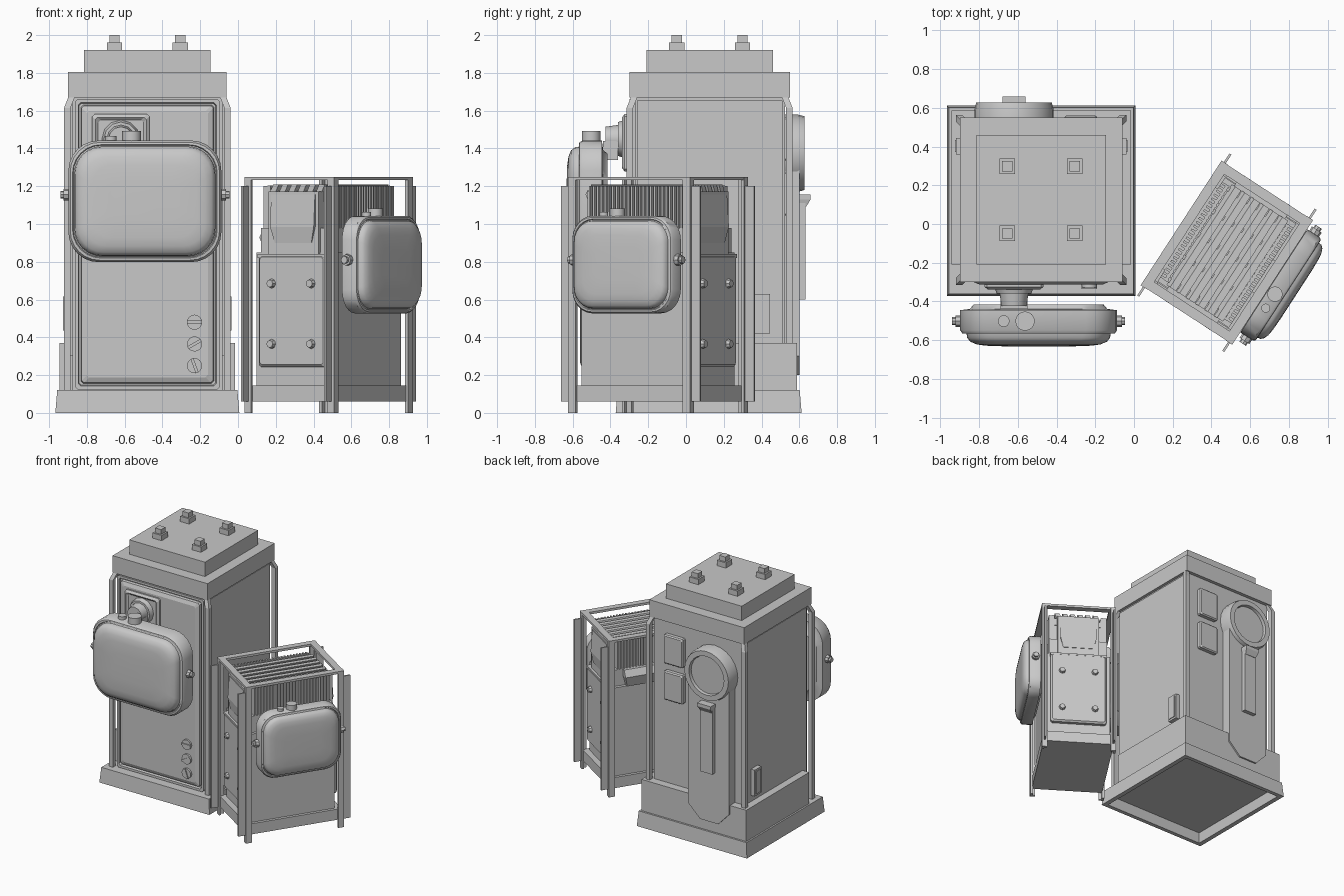
import bpy, bmesh, math
from mathutils import Matrix, Vector

cube = bpy.data.objects.get("Cube")
if cube:
    bpy.data.objects.remove(cube, do_unlink=True)

grey = bpy.data.materials.new("machine_grey")
grey.use_nodes = True
colour = (0.58, 0.58, 0.58, 1)
grey.diffuse_color = colour
grey.node_tree.nodes["Principled BSDF"].inputs["Base Color"].default_value = colour

BIG = Matrix.Translation((-0.48, 0.12, 0))
SMALL = Matrix.Translation((0.48, -0.148, 0)) @ Matrix.Rotation(math.radians(57), 4, 'Z')
frame = BIG


def finish(name, bm, smooth=None):
    bmesh.ops.recalc_face_normals(bm, faces=bm.faces)
    bm.transform(frame)
    mesh = bpy.data.meshes.new(name)
    bm.to_mesh(mesh)
    bm.free()
    mesh.materials.append(grey)
    obj = bpy.data.objects.new(name, mesh)
    bpy.context.collection.objects.link(obj)
    if smooth:
        bpy.ops.object.select_all(action='DESELECT')
        obj.select_set(True)
        bpy.context.view_layer.objects.active = obj
        bpy.ops.object.shade_smooth_by_angle(angle=math.radians(smooth))
    return obj


def loft(name, loops, smooth=None):
    bm = bmesh.new()
    rings = [[bm.verts.new(p) for p in loop] for loop in loops]
    for a, b in zip(rings, rings[1:]):
        for i in range(len(a)):
            j = (i + 1) % len(a)
            bm.faces.new((a[i], a[j], b[j], b[i]))
    bm.faces.new(rings[0])
    bm.faces.new(rings[-1])
    return finish(name, bm, smooth)


def square(x, y, z, hx, hy):
    return [(x - hx, y - hy, z), (x + hx, y - hy, z), (x + hx, y + hy, z), (x - hx, y + hy, z)]


def box(name, x, y, z):
    cx, cy, hx, hy = sum(x) / 2, sum(y) / 2, (x[1] - x[0]) / 2, (y[1] - y[0]) / 2
    return loft(name, [square(cx, cy, h, hx, hy) for h in z])


def rounded(y, cx, cz, hw, hh, r, seg):
    pts = []
    for q, (sx, sz) in enumerate([(1, 1), (-1, 1), (-1, -1), (1, -1)]):
        for k in range(seg + 1):
            a = math.pi / 2 * (q + k / seg)
            pts.append((cx + sx * (hw - r) + r * math.cos(a), y, cz + sz * (hh - r) + r * math.sin(a)))
    return pts


def cyl(name, centre, axis, r, length, n=16, r2=None, smooth=35):
    bm = bmesh.new()
    rot = Vector((0, 0, 1)).rotation_difference(Vector(axis)).to_matrix().to_4x4()
    bmesh.ops.create_cone(bm, cap_ends=True, segments=n, radius1=r, radius2=r if r2 is None else r2,
                          depth=length, matrix=Matrix.Translation(centre) @ rot)
    return finish(name, bm, smooth)


def monitor(prefix, cx, cz, hw, hh, back, depth, knob):
    # rounded housing with a bulging glass, lofted from back to front
    rows = [(0, .07), (.11, .05), (.14, .0), (.62, .0), (.69, .01), (.70, .022), (.66, .026),
            (.68, .032), (.80, .036), (.89, .052), (.955, .085), (.985, .13), (1, .22)]
    k = hw / 0.405
    loops = []
    for t, inset in rows:
        i = inset * k
        loops.append(rounded(back - depth * t, cx, cz, hw - i, hh - i, max(0.16 * k - i * 0.45, 0.03), 6))
    loft(prefix + "_monitor", loops, 40)
    mid = back - depth * 0.4
    for off, r, h in ((-0.07, .05, .05), (-0.18, .03, .025)):
        cyl(prefix + "_monitor_top_knob", (cx + off * k, mid, cz + hh + h * k / 2 - .01), (0, 0, 1), r * k, h * k + .02)
    for s in (-1, 1):
        cyl(prefix + "_monitor_pivot", (cx + s * (hw + .01), mid, knob), (1, 0, 0), .03, .03, 8)
        cyl(prefix + "_monitor_pivot_cap", (cx + s * (hw + .03), mid, knob), (1, 0, 0), .02, .025, 8)


# ---- tall cabinet: plinth, tiers, body, cap ----
loft("plinth", [square(0, 0, .08, .44, .45), square(0, 0, 0, .45, .46), square(0, 0, 0, .487, .492),
                square(0, 0, .12, .477, .482)])
box("lower_tier", (-.464, .464), (-.33, .467), (.12, .37))
box("cabinet_body", (-.397, .397), (-.388, .403), (.1, 1.68))
box("cabinet_cap", (-.42, .42), (-.42, .43), (1.67, 1.805))
box("cap_step", (-.335, .335), (-.33, .34), (1.8, 1.92))
for sx in (-1, 1):
    box("side_panel", sorted((sx * .39, sx * .406)), (-.38, .39), (.3, 1.655))
    box("side_box", sorted((sx * .39, sx * .44)), (.24, .325), (.42, .63))
    box("side_box_cover", sorted((sx * .44, sx * .446)), (.252, .313), (.435, .615))
    for sy in (-1, 1):
        x, y = sx * .174, .005 + sy * .174
        box("cap_stud_base", (x - .04, x + .04), (y - .04, y + .04), (1.91, 1.962))
        box("cap_stud", (x - .027, x + .027), (y - .027, y + .027), (1.955, 2.0))
        loft("corner_pole", [square(sx * a, .005 + sy * b, z, .017, .017)
                             for a, b, z in ((.424, .422, .1), (.424, .422, 1.615), (.398, .396, 1.68))])

# recessed frame and raised front door
door = [(-.38, .382, .768), (-.418, .382, .768), (-.418, .365, .75), (-.4, .362, .745),
        (-.4, .352, .737), (-.42, .348, .733), (-.432, .32, .705)]
loft("front_door", [rounded(y, 0, .893, w, h, .012, 1) for y, w, h in door])
for z, tilt in ((.48, 0), (.365, -30), (.25, 70)):
    cyl("door_dial", (.25, -.437, z), (0, -1, 0), .04, .02, 16)
    bar = box("door_dial_grip", (-.04, .04), (-.008, .008), (-.008, .008))
    bar.data.transform(frame.inverted())
    bar.data.transform(frame @ Matrix.Translation((.25, -.447, z)) @ Matrix.Rotation(math.radians(tilt), 4, 'Y'))

# monitor mount and monitor
loft("mount_plate", [rounded(y, -.14, 1.43, w, w, .012, 1)
                     for y, w in ((-.42, .152), (-.445, .152), (-.458, .135), (-.445, .12))])
cyl("mount_collar", (-.14, -.455, 1.45), (0, -1, 0), .105, .05, 12, .09)
cyl("mount_neck", (-.14, -.51, 1.45), (0, -1, 0), .075, .07, 12, .065)
box("mount_arm", (-.21, -.07), (-.56, -.48), (1.34, 1.44))
monitor("large", -.013, 1.12, .405, .322, -.535, .217, 1.155)

# back: hatch ring, chute plate, lever and small plates
outline = [(-.32, .3), (-.225, .2), (-.065, .2), (.04, .3), (.04, 1.37), (-.32, 1.37)]
loft("back_chute", [[(x, y, z) for x, z in outline] for y in (.38, .48)])
ring = ((.205, .39), (.205, .47), (.195, .508), (.155, .508), (.148, .43), (.148, .39))
loft("hatch_ring", [[(-.14 + r * math.cos(a * math.pi / 12), y, 1.375 + r * math.sin(a * math.pi / 12))
                     for a in range(24)] for r, y in ring], 30)
cyl("hatch_disc", (-.14, .445, 1.375), (0, 1, 0), .15, .08, 24)
box("lever_arm", (-.195, -.085), (.46, .512), (.6, 1.12))
loft("lever_head", [square(-.14, .5, 1.09, .05, .015), square(-.14, .5, 1.13, .06, .04),
                    square(-.14, .5, 1.155, .06, .04)])
for z in (1.45, 1.16):
    loft("back_plate", [rounded(y, .205, z, w, w + .03, .008, 1) for y, w in ((.39, .085), (.432, .085), (.44, .076))])

# ---- short unit: body and base ----
frame = SMALL
box("unit_skirt", (-.37, .37), (-.268, .268), (.06, .145))
box("unit_body", (-.325, .325), (-.245, .245), (.14, .85))
box("unit_shoulder", (-.32, .32), (-.22, .22), (.84, .98))
box("radiator_core", (-.285, .285), (-.18, .18), (.97, 1.13))
loft("rear_ledge", [square(0, .225, .85, .23, .03), square(0, .23, .93, .25, .045), square(0, .215, .98, .25, .03)])

# open cage of posts, rails and end fins
for sx in (-1, 1):
    for sy in (-1, 1):
        x, y = sx * .36, sy * .262
        box("cage_post", (x - .022, x + .022), (y - .01 + sy * .01, y + .01 + sy * .01), (0, 1.25))
        box("cage_post_flange", (x - .008 + sx * .016, x + .008 + sx * .016), (y - .02, y + .02), (0, 1.25))
        box("cage_fin", sorted((sx * .37, sx * .438)), (y - .006, y + .006), (.06, 1.2))
    box("cage_end_rail", (sx * .357 - .025, sx * .357 + .025), (-.282, .282), (1.232, 1.25))
    box("cage_side_rail", (-.382, .382), (sx * .257 - .025, sx * .257 + .025), (1.232, 1.25))

# vertical radiator fins and tilted top louvres
for s in (-1, 1):
    for i in range(25):
        x = -.288 + i * .024
        box("radiator_fin", (x - .006, x + .006), sorted((s * .175, s * .22)), (.96, 1.2))
    box("radiator_rail", (-.295, .295), sorted((s * .178, s * .195)), (1.185, 1.205))
for i in range(6):
    y = -.155 + i * .058
    loft("top_louvre", [[(x, y, 1.165), (x, y + .036, 1.165), (x, y + .014, 1.21), (x, y - .022, 1.21)]
                        for x in (-.31, .31)])
for i in range(5):
    x = -.28 + i * .14
    box("louvre_support", (x - .012, x + .012), (-.19, .19), (1.12, 1.175))

# bolted end panels and hoods, the same on both ends
for s in (-1, 1):
    frame = SMALL @ Matrix.Rotation(math.radians(90 * s), 4, 'Z')
    loft("end_panel", [rounded(y, 0, .54, w, w + .085, .012, 1)
                       for y, w in ((-.31, .212), (-.35, .212), (-.362, .2))])
    box("end_panel_lip", (-.215, .215), (-.36, -.31), (.82, .84))
    for x in (-.125, .125):
        for z in (.365, .685):
            cyl("panel_bolt", (x, -.37, z), (0, -1, 0), .027, .025, 8, .02)
    box("end_hood", (-.157, .157), (-.342, -.265), (.835, 1.172))
    loft("hood_scoop", [[(-w, y, z), (w, y, z), (w, -.31, z), (-w, -.31, z)]
                        for w, y, z in ((.115, -.346, .9), (.138, -.358, .985), (.138, -.346, 1.155))])

frame = SMALL
monitor("small", .01, .785, .318, .258, -.262, .157, .81)
box("small_monitor_bracket", (-.1, .1), (-.29, -.22), (.68, .9))
